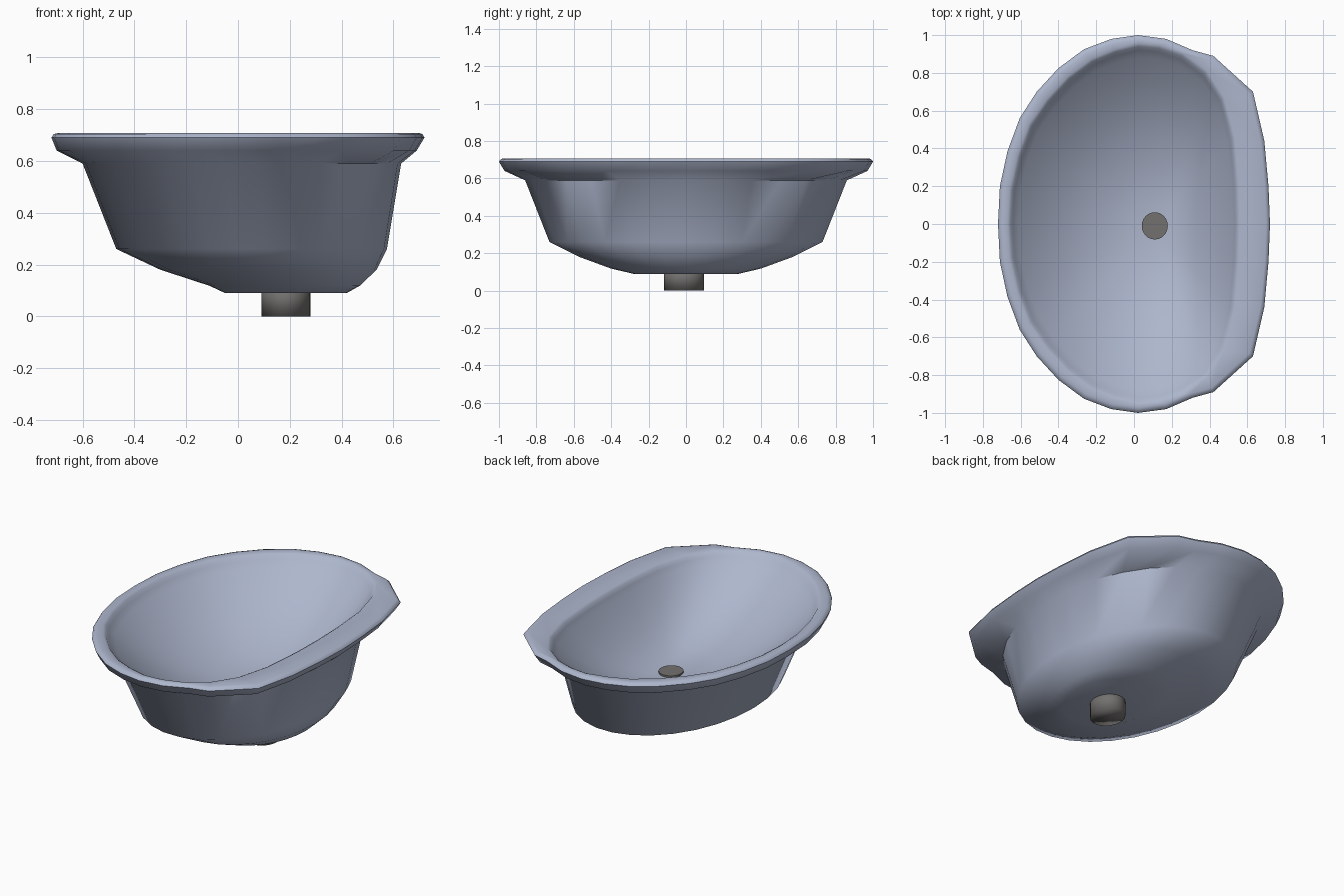
import bpy
import bmesh
import math

if "Cube" in bpy.data.objects:
    bpy.data.objects.remove(bpy.data.objects["Cube"], do_unlink=True)


def make_material(name, rgb):
    mat = bpy.data.materials.new(name)
    mat.use_nodes = True
    mat.diffuse_color = (*rgb, 1)
    bsdf = mat.node_tree.nodes["Principled BSDF"]
    bsdf.inputs["Base Color"].default_value = (*rgb, 1)
    bsdf.inputs["Roughness"].default_value = 0.5
    return mat


ceramic = make_material("blue grey ceramic", (0.42, 0.47, 0.61))
metal = make_material("dull grey metal", (0.17, 0.165, 0.16))

# Half outlines in plan, from the wall side round to the rounded side
RIM = [(.72, 0), (.712, .2), (.69, .44), (.63, .7), (.42, .89), (.31, .92),
       (.17, .98), (.02, 1), (-.12, .98), (-.265, .925), (-.4, .825),
       (-.515, .7), (-.605, .56), (-.67, .385), (-.71, .2), (-.72, 0)]
OVAL = [(.54, 0), (.535, .2), (.515, .45), (.46, .66), (.37, .8), (.25, .89),
        (.13, .93), (.02, .94), (-.1, .91), (-.22, .86), (-.34, .77),
        (-.45, .65), (-.54, .52), (-.6, .36), (-.64, .18), (-.65, 0)]
steps = len(RIM) - 1
BODY = [(math.cos(math.pi * i / steps), abs(math.sin(math.pi * i / steps)))
        for i in range(steps + 1)]


def ring(bm, half, left, right, depth, z):
    """Mirror a half outline and fit it to the given extents."""
    full = half + [(x, -y) for x, y in half[-2:0:-1]]
    x0, x1 = half[-1][0], half[0][0]
    widest = max(y for _, y in half)
    return [bm.verts.new((left + (x - x0) / (x1 - x0) * (right - left),
                          y / widest * depth, z)) for x, y in full]


def finish(obj, mat, angle):
    obj.data.materials.append(mat)
    bpy.ops.object.select_all(action='DESELECT')
    bpy.context.view_layer.objects.active = obj
    obj.select_set(True)
    bpy.ops.object.shade_smooth_by_angle(angle=math.radians(angle))


# Basin: outer shell, rolled rim and bowl lofted as one skin
bm = bmesh.new()
sections = [
    (BODY, -.05, .42, .28, .09),
    (BODY, -.11, .47, .40, .118),
    (BODY, -.30, .535, .57, .18),
    (BODY, -.47, .575, .73, .26),
    (BODY, -.60, .63, .86, .59),
    (RIM, -.70, .69, .97, .64),
    (RIM, -.72, .72, 1.0, .69),
    (RIM, -.712, .712, .99, .703),
    (RIM, -.695, .70, .975, .708),
    (OVAL, -.67, .56, .955, .708),
    (OVAL, -.655, .545, .94, .7),
]
drain_x, bowl_z = .11, .315
for k in (.99, .95, .88, .78, .65, .5, .32, .15):
    sections.append((OVAL, drain_x - .76 * k, drain_x + .43 * k, .93 * k,
                     bowl_z + .37 * k ** 2.1))
rings = [ring(bm, *s) for s in sections]
count = len(rings[0])
for low, high in zip(rings, rings[1:]):
    for i in range(count):
        j = (i + 1) % count
        bm.faces.new((low[i], low[j], high[j], high[i]))
bm.faces.new(rings[0][::-1])
bm.faces.new(rings[-1])
bmesh.ops.recalc_face_normals(bm, faces=bm.faces)
mesh = bpy.data.meshes.new("basin")
bm.to_mesh(mesh)
bm.free()
basin = bpy.data.objects.new("basin", mesh)
bpy.context.collection.objects.link(basin)
finish(basin, ceramic, 50)


def cylinder(name, x, radius_x, radius_y, bottom, top, angle):
    bpy.ops.mesh.primitive_cylinder_add(
        vertices=24, radius=1, depth=top - bottom,
        location=(x, -.01, (top + bottom) / 2), scale=(radius_x, radius_y, 1))
    obj = bpy.context.object
    obj.name = name
    finish(obj, metal, angle)


# Drain cover in the bowl and waste pipe below
cylinder("drain_cover", drain_x, .069, .072, .3, .332, 40)
cylinder("waste_pipe", .185, .094, .107, 0, .13, 120)
